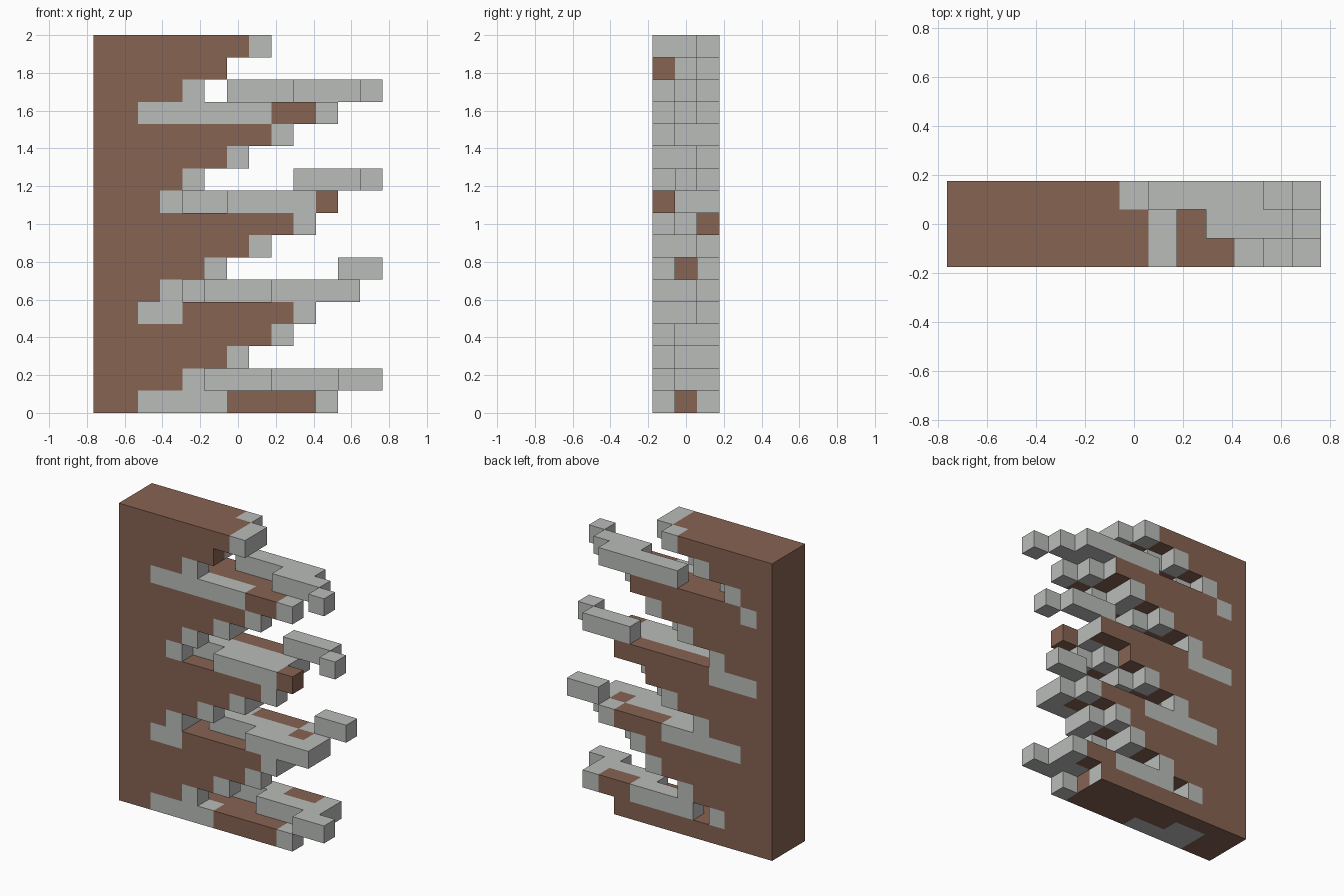
import bpy
import bmesh
from mathutils import Vector

cube = bpy.data.objects.get("Cube")
if cube:
    bpy.data.objects.remove(cube)


def make_material(name, rgb):
    mat = bpy.data.materials.new(name)
    mat.use_nodes = True
    color = (*rgb, 1)
    mat.diffuse_color = color
    mat.node_tree.nodes["Principled BSDF"].inputs["Base Color"].default_value = color
    return mat


MATERIALS = [make_material("earth brown", (0.24, 0.125, 0.085)),
             make_material("stone grey", (0.49, 0.505, 0.49))]
BROWN, GREY = range(2)
FRONT, MIDDLE, BACK = range(3)
LENGTH, DEPTH, COURSES = 13, 3, 17
UNIT = 2 / COURSES

blocks = {}


def run(layer, course, start, end, color):
    """Lay or repaint a straight run of blocks along x."""
    for x in range(start, end):
        blocks[x, layer, course] = color


# Solid wall: length of each course from the bottom up, tipped in grey
WALL = {
    FRONT: [11, 5, 7, 9, 10, 4, 6, 8, 10, 4, 5, 7, 9, 11, 5, 6, 8],
    MIDDLE: [10, 4, 6, 8, 10, 4, 5, 8, 9, 10, 4, 7, 8, 10, 4, 6, 8],
    BACK: [10, 4, 6, 8, 9, 11, 5, 7, 8, 10, 4, 6, 8, 9, 3, 5, 7],
}
BROWN_TIPS = {FRONT: [15], MIDDLE: [0, 6], BACK: [0, 8, 9, 13]}
for layer, lengths in WALL.items():
    for course, length in enumerate(lengths):
        run(layer, course, 0, length, BROWN)
        if course not in BROWN_TIPS[layer]:
            run(layer, course, length - 1, length, GREY)

# Grey seams crossing the wall
run(FRONT, 0, 2, 6, GREY)
run(MIDDLE, 0, 2, 4, GREY)
run(FRONT, 4, 2, 4, GREY)
run(MIDDLE, 5, 2, 4, GREY)
run(BACK, 5, 2, 7, GREY)
run(MIDDLE, 9, 2, 10, GREY)
run(BACK, 9, 1, 4, GREY)
run(FRONT, 13, 2, 8, GREY)
run(BACK, 13, 1, 2, GREY)

# Lowest ledge
run(FRONT, 1, 11, 13, GREY)
run(MIDDLE, 1, 8, 12, GREY)
run(BACK, 1, 5, 12, GREY)
run(BACK, 1, 9, 11, BROWN)

# Second ledge, with its raised end
run(FRONT, 5, 8, 12, GREY)
run(MIDDLE, 5, 5, 12, GREY)
run(MIDDLE, 5, 10, 11, BROWN)
run(BACK, 6, 11, 13, GREY)

# Third ledge, with its raised end
run(FRONT, 9, 6, 10, GREY)
run(FRONT, 9, 10, 11, BROWN)
run(MIDDLE, 10, 12, 13, GREY)
run(BACK, 10, 9, 12, GREY)

# Top ledge
run(FRONT, 14, 12, 13, GREY)
run(MIDDLE, 14, 9, 12, GREY)
run(BACK, 14, 6, 11, GREY)

# Brown ends that have no grey cap, as (layer, course)
UNCAPPED = {(FRONT, 15), (FRONT, 9), (MIDDLE, 0), (MIDDLE, 6), (BACK, 8)}

AXES = [Vector((1, 0, 0)), Vector((0, 1, 0)), Vector((0, 0, 1))]
ORIGIN = Vector((LENGTH / 2, DEPTH / 2, 0))


def build_layer(name, layer):
    """Make one vertical slab from the exposed sides of its blocks."""
    bm = bmesh.new()
    for (x, y, z), color in blocks.items():
        if y != layer:
            continue
        center = Vector((x + 0.5, y + 0.5, z + 0.5))
        for i in range(3):
            for sign in (-1, 1):
                normal = AXES[i] * sign
                near = tuple(int(v) for v in Vector((x, y, z)) + normal)
                if near in blocks:
                    continue
                u, v = AXES[(i + 1) % 3] / 2, AXES[(i + 2) % 3] / 2 * sign
                mid = center + normal / 2
                corners = (mid - u - v, mid + u - v, mid + u + v, mid - u + v)
                face = bm.faces.new([bm.verts.new((c - ORIGIN) * UNIT)
                                     for c in corners])
                # free ends are capped in grey
                capped = i == 0 and sign == 1 and (y, z) not in UNCAPPED
                face.material_index = GREY if capped else color
    bmesh.ops.remove_doubles(bm, verts=bm.verts, dist=UNIT / 100)
    bmesh.ops.dissolve_limit(bm, angle_limit=0.01, verts=bm.verts,
                             edges=bm.edges, delimit={"MATERIAL"})
    mesh = bpy.data.meshes.new(name)
    bm.to_mesh(mesh)
    bm.free()
    for mat in MATERIALS:
        mesh.materials.append(mat)
    bpy.context.collection.objects.link(bpy.data.objects.new(name, mesh))


for layer, name in enumerate(("front_layer", "middle_layer", "back_layer")):
    build_layer(name, layer)
